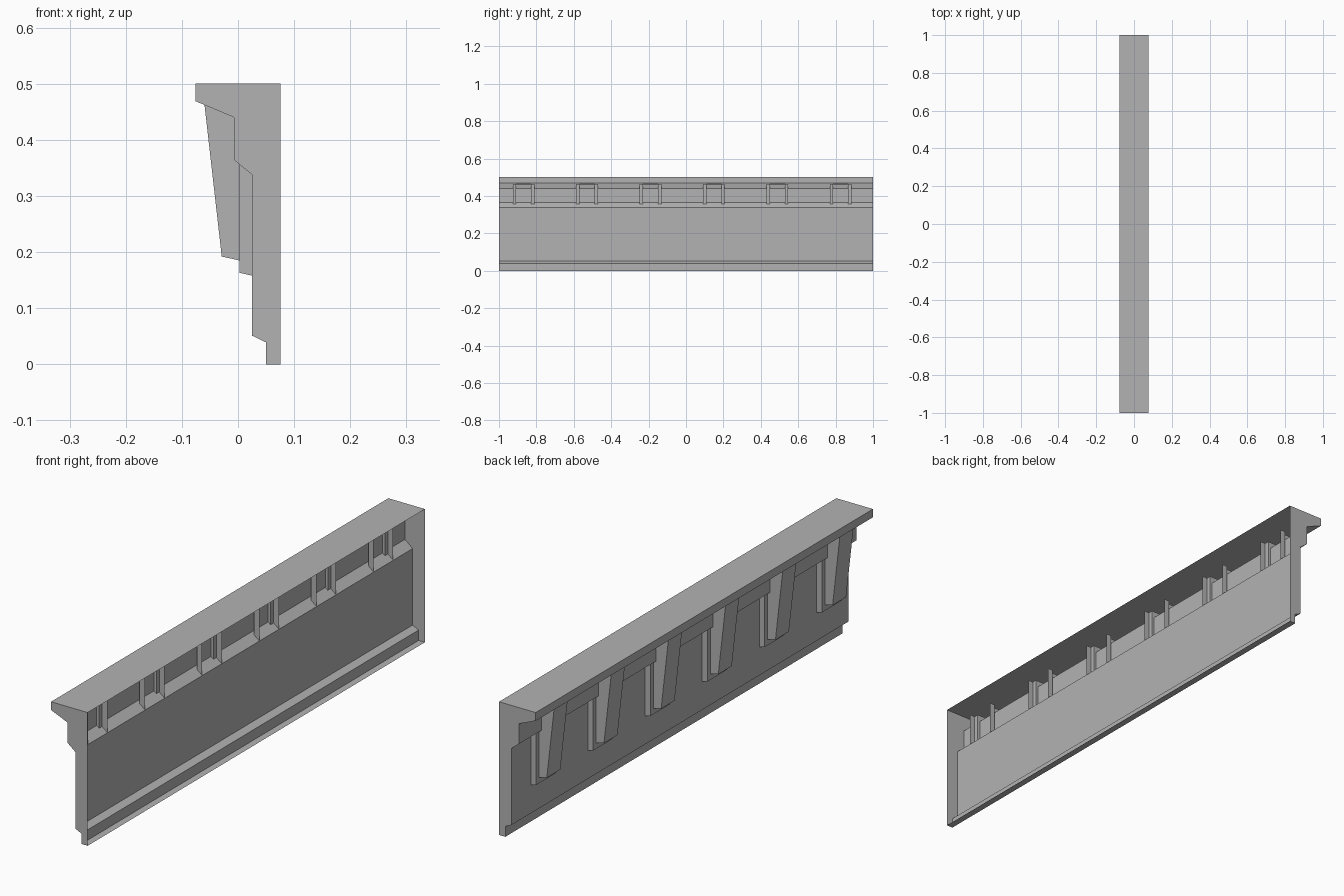
import bpy
import bmesh

if "Cube" in bpy.data.objects:
    bpy.data.objects.remove(bpy.data.objects["Cube"], do_unlink=True)

# One plain stone colour
stone = bpy.data.materials.new("stone grey")
stone.use_nodes = True
colour = (0.45, 0.45, 0.45, 1)
stone.diffuse_color = colour
stone.node_tree.nodes["Principled BSDF"].inputs["Base Color"].default_value = colour


def sweep(bm, profile, y0, y1, closing=(), caps=True):
    """Sweep an open (x, z) profile along y; caps also use the closing points."""
    near = [bm.verts.new((x, y0, z)) for x, z in profile]
    far = [bm.verts.new((x, y1, z)) for x, z in profile]
    for i in range(len(profile) - 1):
        bm.faces.new((near[i], far[i], far[i + 1], near[i + 1]))
    if caps:
        near_end = [bm.verts.new((x, y0, z)) for x, z in closing]
        far_end = [bm.verts.new((x, y1, z)) for x, z in closing]
        bm.faces.new(near + near_end)
        bm.faces.new(list(reversed(far + far_end)))


def finish(bm, name):
    mesh = bpy.data.meshes.new(name)
    bm.to_mesh(mesh)
    bm.free()
    mesh.materials.append(stone)
    return mesh


def place(mesh, name, y=0):
    obj = bpy.data.objects.new(name, mesh)
    obj.location.y = y
    bpy.context.collection.objects.link(obj)


# Cornice shell, open along its rear side
bm = bmesh.new()
sweep(bm, [(0.076, 0.5), (-0.076, 0.5), (-0.076, 0.469), (-0.007, 0.44),
           (-0.007, 0.364), (0.025, 0.338), (0.025, 0.051), (0.05, 0.039),
           (0.05, 0), (0.076, 0)], -1, 1)
place(finish(bm, "cornice_shell"), "cornice_shell")

# Bracket: hollow backing plate with a tapered, hollow corbel in front
top, plate_x, plate_half, corbel_half = 0.465, 0.003, 0.058, 0.04
bm = bmesh.new()
sweep(bm, [(-0.06, top), (-0.029, 0.192), (plate_x, 0.185)],
      -corbel_half, corbel_half, closing=[(plate_x, top)])
# Plate front beside the corbel
for y0, y1 in ((-plate_half, -corbel_half), (corbel_half, plate_half)):
    sweep(bm, [(plate_x, top), (plate_x, 0.185)], y0, y1, caps=False)
# Plate front below the corbel, and its underside
sweep(bm, [(plate_x, 0.185), (plate_x, 0.163), (0.025, 0.158)],
      -plate_half, plate_half, closing=[(0.025, top), (plate_x, top)])
bracket = finish(bm, "bracket")

# Evenly spaced row of brackets
for i in range(6):
    place(bracket, f"bracket_{i + 1}", -0.868 + 0.339 * i)
